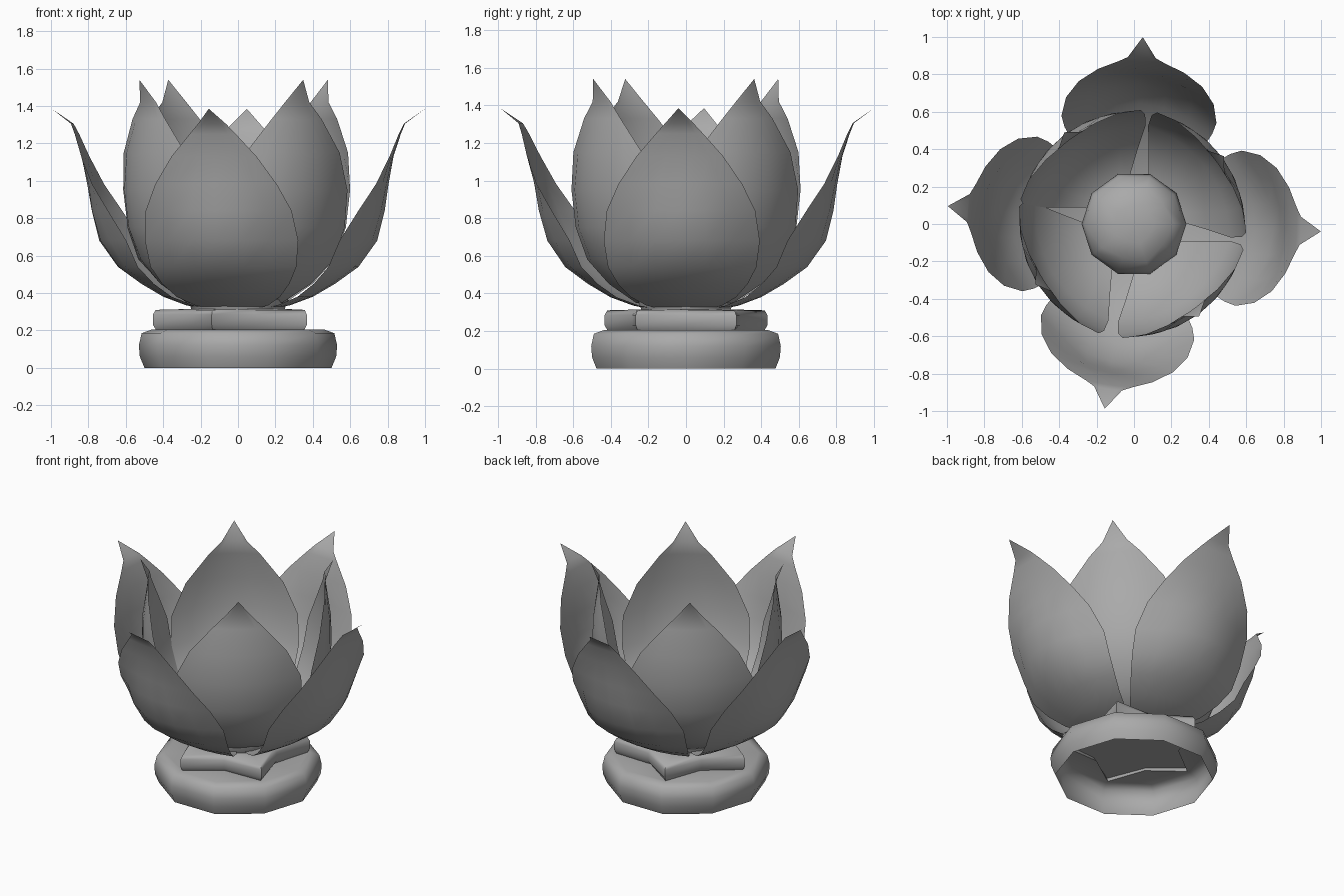
import bpy, bmesh
from math import sin, cos, radians

old = bpy.data.objects.get("Cube")
if old:
    bpy.data.objects.remove(old)

grey = bpy.data.materials.new("stone grey")
grey.use_nodes = True
COLOUR = (0.4, 0.4, 0.4, 1)
grey.diffuse_color = COLOUR
grey.node_tree.nodes["Principled BSDF"].inputs["Base Color"].default_value = COLOUR


def make_object(name, rows, closed, sharp):
    """Skin a list of point rows into a smooth surface."""
    bm = bmesh.new()
    grid = [[bm.verts.new(p) for p in row] for row in rows]
    for low, high in zip(grid, grid[1:]):
        n = len(low)
        for i in range(n if closed else n - 1):
            j = (i + 1) % n
            bm.faces.new((low[i], low[j], high[j], high[i]))
    bmesh.ops.remove_doubles(bm, verts=bm.verts, dist=0.0005)
    mesh = bpy.data.meshes.new(name)
    bm.to_mesh(mesh)
    bm.free()
    mesh.materials.append(grey)
    obj = bpy.data.objects.new(name, mesh)
    bpy.context.collection.objects.link(obj)
    bpy.ops.object.select_all(action="DESELECT")
    obj.select_set(True)
    bpy.context.view_layer.objects.active = obj
    bpy.ops.object.shade_smooth_by_angle(angle=radians(sharp))


def petal(name, profile, angle, centre=(0, 0), columns=7):
    """Cupped petal: profile rows hold middle reach, edge reach, half width, height."""
    a = radians(angle)
    rows = []
    for mid, edge, half, z in profile:
        row = []
        for i in range(columns):
            t = 2 * i / (columns - 1) - 1
            r, s = mid - (mid - edge) * t * t, half * t
            row.append((centre[0] + r * cos(a) - s * sin(a),
                        centre[1] + r * sin(a) + s * cos(a), z))
        rows.append(row)
    make_object(name, rows, False, 60)


# Ten-sided foot, five-pointed collar and seed head: odd radius, even radius, height
FOOT = [(.50, .50, 0), (.525, .525, .06), (.53, .53, .12), (.515, .515, .185), (.46, .46, .205),
        (.44, .28, .205), (.455, .30, .23), (.455, .30, .285), (.44, .28, .31), (.25, .25, .315)]
CEILING = [(0, 0, .235), (.455, .30, .235)]
HEAD = [(.25, .25, .315), (.28, .28, .40), (.265, .265, .46), (.19, .215, .53),
        (.10, .11, .56), (0, 0, .57)]


def ten_sided(name, profile, sharp):
    rows = []
    for odd, even, z in profile:
        radii = [even, odd] * 5
        rows.append([(r * cos(radians(36 * i)), r * sin(radians(36 * i)), z)
                     for i, r in enumerate(radii)])
    make_object(name, rows, True, sharp)


ten_sided("pedestal", FOOT, 80)
ten_sided("collar_ceiling", CEILING, 30)
ten_sided("seed_head", HEAD, 80)

# Two rings of four petals
OUTER = [(.05, .05, .04, .305), (.17, .13, .11, .313), (.28, .22, .20, .335), (.40, .33, .28, .38),
         (.52, .42, .345, .45), (.645, .50, .395, .54), (.745, .56, .415, .68), (.785, .66, .395, .84),
         (.805, .75, .33, .98), (.83, .82, .23, 1.13), (.87, .865, .125, 1.25),
         (.893, .89, .075, 1.305), (1, 1, 0, 1.385)]
INNER = [(.05, .05, .04, .315), (.25, .22, .15, .35), (.38, .31, .27, .45), (.50, .38, .37, .58),
         (.57, .43, .405, .75), (.60, .462, .40, .95), (.598, .515, .31, 1.15),
         (.572, .55, .165, 1.33), (.56, .555, .08, 1.42), (.61, .61, 0, 1.54)]

for side, angle in (("front", -99), ("left", -2.3), ("back", 87.3), ("right", 174.5)):
    petal(f"outer_petal_{side}", OUTER, angle)
for side, angle in (("back_left", 36.5), ("back_right", 126.5), ("front_right", 212), ("front_left", -54)):
    petal(f"inner_petal_{side}", INNER, angle, (-.01, 0))
